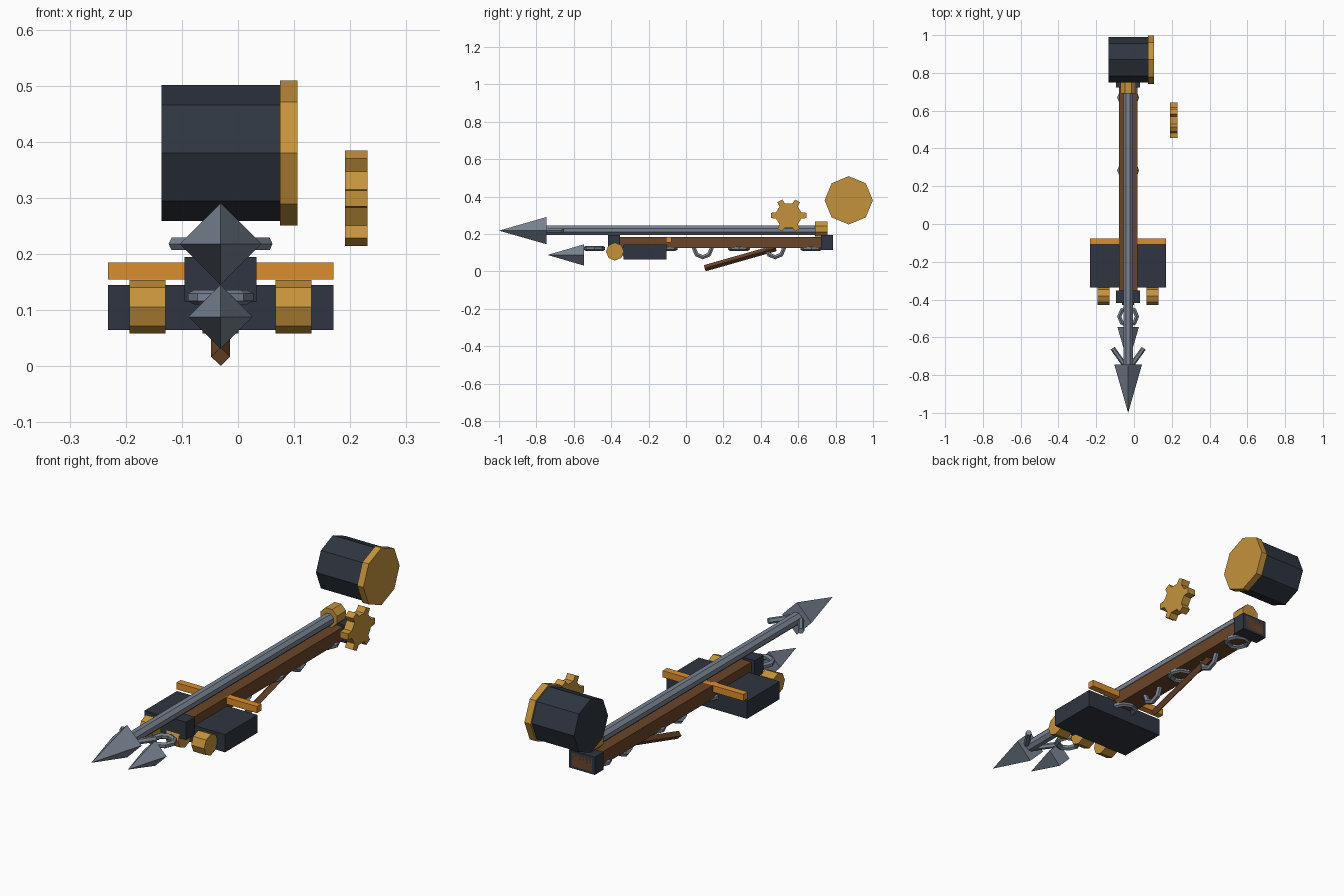
import bpy, bmesh, math
from mathutils import Vector, Matrix

if "Cube" in bpy.data.objects:
    bpy.data.objects.remove(bpy.data.objects["Cube"])

CX = -0.031  # centre line of the launcher


def mat(name, rgb):
    m = bpy.data.materials.new(name)
    m.diffuse_color = (*rgb, 1)
    m.use_nodes = True
    m.node_tree.nodes["Principled BSDF"].inputs["Base Color"].default_value = m.diffuse_color
    return m


DARK = mat("dark_iron", (0.028, 0.036, 0.052))
STEEL = mat("steel", (0.19, 0.23, 0.29))
GOLD = mat("brass", (0.56, 0.29, 0.045))
ORANGE = mat("orange", (0.72, 0.27, 0.026))
WOOD = mat("wood", (0.147, 0.06, 0.022))


def finish(name, bm, material):
    bmesh.ops.remove_doubles(bm, verts=bm.verts, dist=1e-5)
    bmesh.ops.recalc_face_normals(bm, faces=bm.faces)
    me = bpy.data.meshes.new(name)
    bm.to_mesh(me)
    bm.free()
    me.materials.append(material)
    ob = bpy.data.objects.new(name, me)
    bpy.context.collection.objects.link(ob)
    return ob


def box(name, x, y, z, material):
    bm = bmesh.new()
    size = [b - a for a, b in (x, y, z)]
    mid = [(a + b) / 2 for a, b in (x, y, z)]
    bmesh.ops.create_cube(bm, size=1, matrix=Matrix.Translation(mid) @ Matrix.Diagonal((*size, 1)))
    return finish(name, bm, material)


def prism(name, p0, p1, r0, r1, n, material, phase=0.0):
    # n-sided rod or cone from p0 to p1, with a corner at the top when phase is 0
    p0, p1 = Vector(p0), Vector(p1)
    d = (p1 - p0).normalized()
    u = d.cross(Vector((0, 0, 1))).normalized()
    v = u.cross(d)
    bm = bmesh.new()
    angles = [phase + 2 * math.pi * i / n for i in range(n)]
    a, b = [[bm.verts.new(p + (u * math.cos(t) + v * math.sin(t)) * r) for t in angles]
            for p, r in ((p0, r0), (p1, r1))]
    for i in range(n):
        j = (i + 1) % n
        bm.faces.new((a[i], a[j], b[j], b[i]))
    bm.faces.new(a)
    if r1 > 0:
        bm.faces.new(b)
    return finish(name, bm, material)


def link(name, y, upright):
    # low-poly chain ring
    bm = bmesh.new()
    n, k, major, minor = 8, 6, 0.047, 0.013
    rings = []
    for i in range(n):
        t = 2 * math.pi * i / n
        ring = []
        for j in range(k):
            s = 2 * math.pi * j / k + math.pi / 2
            r, h = major + minor * math.cos(s), minor * math.sin(s)
            a, b = r * math.cos(t), r * math.sin(t)
            co = (h, a, b) if upright else (b, a, h)
            ring.append(bm.verts.new(Vector(co) + Vector((CX, y, 0.123))))
        rings.append(ring)
    for i in range(n):
        p, q = rings[i], rings[(i + 1) % n]
        for j in range(k):
            m = (j + 1) % k
            bm.faces.new((p[j], p[m], q[m], q[j]))
    finish(name, bm, STEEL)


# wooden stock with iron end bands
box("stock", (CX - 0.049, CX + 0.049), (-0.415, 0.785), (0.125, 0.185), WOOD)
for name, y in (("front_band", (-0.417, -0.353)), ("rear_band", (0.723, 0.785))):
    box(name, (CX - 0.064, CX + 0.064), y, (0.115, 0.195), DARK)

# crosswise housing and bar
box("housing", (-0.232, 0.17), (-0.335, -0.103), (0.065, 0.145), DARK)
box("cross_bar", (-0.232, 0.17), (-0.108, -0.077), (0.155, 0.185), ORANGE)

# rollers in front of the housing
for i in (-1, 0, 1):
    x = CX + 0.13 * i
    prism(f"roller_{i + 2}", (x - 0.032, -0.38, 0.106), (x + 0.032, -0.38, 0.106),
          0.048, 0.048, 8, GOLD)

# harpoon shaft, collar, heads and barbs
prism("shaft", (CX, -0.76, 0.22), (CX, 0.74, 0.22), 0.027, 0.027, 8, STEEL, math.pi / 8)
prism("collar", (CX, 0.69, 0.227), (CX, 0.756, 0.227), 0.044, 0.044, 8, GOLD, math.pi / 8)
prism("harpoon_head", (CX, -0.745, 0.218), (CX, -1.0, 0.218), 0.073, 0, 4, STEEL)
prism("spare_head", (CX, -0.545, 0.088), (CX, -0.74, 0.088), 0.057, 0, 4, STEEL)
for side, s in (("left", -1), ("right", 1)):
    prism(f"{side}_barb", (CX + s * 0.02, -0.745, 0.218), (CX + s * 0.082, -0.658, 0.218),
          0.013, 0.013, 6, STEEL)

# chain running under the stock
for i in range(7):
    link(f"chain_link_{i + 1}", -0.49 + 0.1933 * i, i % 2 == 1)

# slanted lever below the stock
prism("lever", (CX, 0.1, 0.017), (CX, 0.48, 0.125), 0.017, 0.017, 4, WOOD)

# drum with end cap
prism("drum", (-0.136, 0.87, 0.38), (0.075, 0.87, 0.38), 0.121, 0.121, 8, DARK)
prism("drum_cap", (0.075, 0.87, 0.38), (0.106, 0.87, 0.38), 0.129, 0.129, 8, GOLD)

# six-toothed cog
bm = bmesh.new()
profile = []
for i in range(6):
    for deg, r in ((-14, 0.07), (-9, 0.096), (9, 0.096), (14, 0.07)):
        t = math.radians(60 * i + deg)
        profile.append((0.549 + r * math.cos(t), 0.299 + 0.95 * r * math.sin(t)))
face = bm.faces.new([bm.verts.new((0.191, y, z)) for y, z in profile])
ext = bmesh.ops.extrude_face_region(bm, geom=[face], use_keep_orig=True)
bmesh.ops.translate(bm, vec=(0.04, 0, 0),
                    verts=[g for g in ext["geom"] if isinstance(g, bmesh.types.BMVert)])
finish("cog", bm, GOLD)
